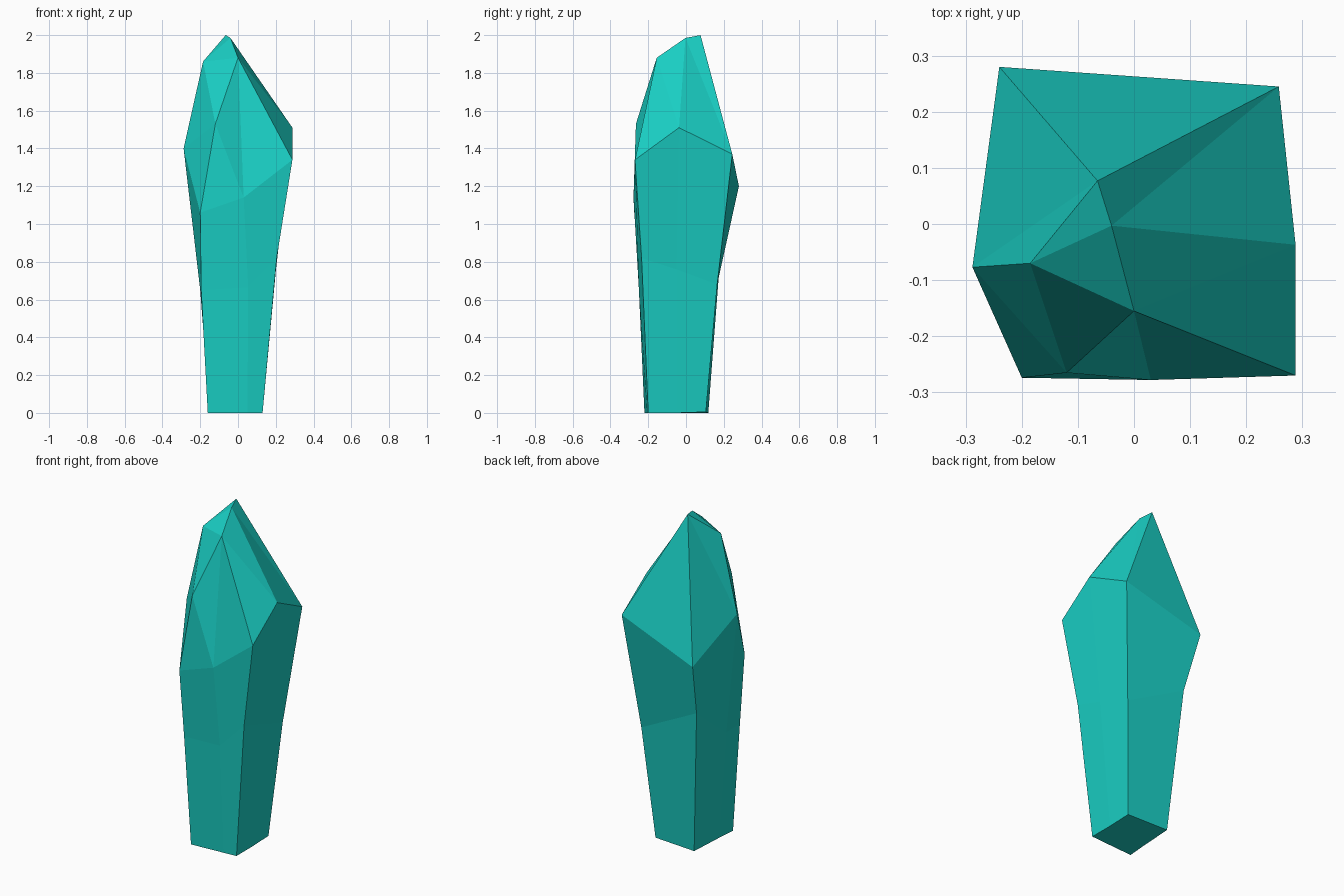
import bpy, bmesh

if "Cube" in bpy.data.objects:
    bpy.data.objects.remove(bpy.data.objects["Cube"])

# Cross-sections, counter-clockwise from the front-left corner:
# front-left, front, front-right, right, back-right, back-left, left
base = [(-.16, -.22, 0), (.05, -.206, 0), (.13, -.20, 0), (.13, -.05, 0),
        (.13, .105, .005), (-.137, .118, 0), (-.15, -.10, 0)]
waist = [(-.195, -.236, .65), (.054, -.25, .665), (.205, -.235, .82), (.201, -.05, .76),
         (.183, .165, .68), (-.20, .185, .875), (-.20, -.10, .65)]
shoulder = [(-.20, -.274, 1.06), (.03, -.278, 1.14), (.288, -.27, 1.34), (.288, -.037, 1.51),
            (.258, .245, 1.37), (-.24, .28, 1.20), (-.288, -.077, 1.40)]
# Tip: apex, second peak, left peak, front peak, front-left notch
tip = [(-.065, .077, 2.0), (-.04, -.003, 1.985), (-.185, -.07, 1.86),
       (0, -.155, 1.88), (-.12, -.265, 1.53)]

bm = bmesh.new()
rings = [[bm.verts.new(p) for p in ring] for ring in (base, waist, shoulder)]

# Tapered shaft
bm.faces.new(rings[0][::-1])
for low, high in zip(rings, rings[1:]):
    for i in range(7):
        j = (i + 1) % 7
        bm.faces.new((low[i], low[j], high[j], high[i]))

# Faceted tip
FL, F, FR, R, BR, BL, L = rings[2]
A, B, C, D, E = [bm.verts.new(p) for p in tip]
for facet in ((FL, F, E), (F, FR, D), (F, D, E), (FR, R, D), (R, B, D), (R, BR, B),
              (BR, A, B), (BR, BL, A), (BL, L, A), (L, C, A), (A, C, B),
              (C, E, D), (C, D, B), (L, FL, E), (L, E, C)):
    bm.faces.new(facet)
bmesh.ops.recalc_face_normals(bm, faces=bm.faces[:])

mesh = bpy.data.meshes.new("crystal")
bm.to_mesh(mesh)
bm.free()
crystal = bpy.data.objects.new("crystal", mesh)
bpy.context.collection.objects.link(crystal)

# Teal material
teal = bpy.data.materials.new("teal")
teal.diffuse_color = (.01, .62, .55, 1)
teal.use_nodes = True
teal.node_tree.nodes["Principled BSDF"].inputs["Base Color"].default_value = teal.diffuse_color
mesh.materials.append(teal)
